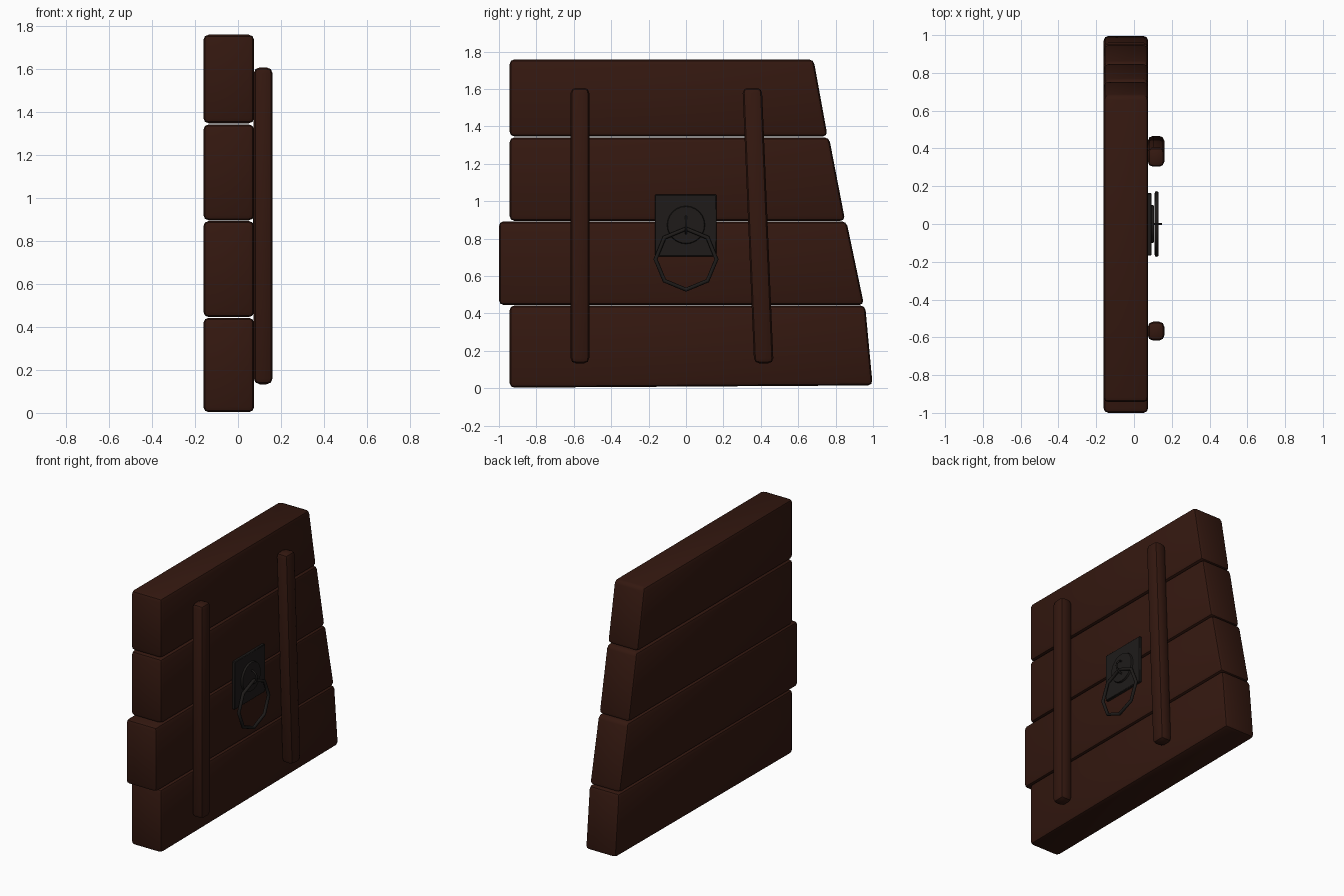
import bpy, bmesh, math
from mathutils import Matrix, Vector

if "Cube" in bpy.data.objects:
    bpy.data.objects.remove(bpy.data.objects["Cube"])


def material(name, rgb):
    m = bpy.data.materials.new(name)
    m.diffuse_color = (*rgb, 1)
    m.use_nodes = True
    m.node_tree.nodes["Principled BSDF"].inputs["Base Color"].default_value = m.diffuse_color
    return m


WOOD = material("dark_wood", (0.034, 0.009, 0.005))
IRON = material("black_iron", (0.013, 0.011, 0.010))


def finish(name, bm, mat, bevel=0, segments=2, angle=40):
    bmesh.ops.recalc_face_normals(bm, faces=bm.faces)
    if bevel:
        bmesh.ops.bevel(bm, geom=bm.edges[:], offset=bevel, segments=segments,
                        profile=0.5, affect='EDGES', clamp_overlap=True)
    me = bpy.data.meshes.new(name)
    bm.to_mesh(me)
    bm.free()
    ob = bpy.data.objects.new(name, me)
    bpy.context.collection.objects.link(ob)
    me.materials.append(mat)
    bpy.ops.object.select_all(action='DESELECT')
    ob.select_set(True)
    bpy.context.view_layer.objects.active = ob
    bpy.ops.object.shade_smooth_by_angle(angle=math.radians(angle))
    return ob


def slab(name, outline, x0, x1, mat, bevel, segments=2):
    """Extrude a (y, z) outline from x0 to x1."""
    bm = bmesh.new()
    face = bm.faces.new([bm.verts.new((x0, y, z)) for y, z in outline])
    ext = bmesh.ops.extrude_face_region(bm, geom=[face])["geom"]
    verts = [v for v in ext if isinstance(v, bmesh.types.BMVert)]
    bmesh.ops.translate(bm, verts=verts, vec=(x1 - x0, 0, 0))
    return finish(name, bm, mat, bevel, segments)


def tube(name, points, radius, sides, closed):
    """Sweep a round section along a path of points."""
    bm = bmesh.new()
    n, rings = len(points), []
    for i, p in enumerate(points):
        a = points[(i - 1) % n] if closed or i else p
        b = points[(i + 1) % n] if closed or i < n - 1 else p
        t = (b - a).normalized()
        u = Vector((0, 1, 0)) if abs(t.y) < 0.01 and not closed else Vector((1, 0, 0))
        v = t.cross(u)
        rings.append([bm.verts.new(p + radius * (math.cos(k) * u + math.sin(k) * v))
                      for k in (math.tau * j / sides for j in range(sides))])
    for i in range(n if closed else n - 1):
        r, s = rings[i], rings[(i + 1) % n]
        for j in range(sides):
            k = (j + 1) % sides
            bm.faces.new((r[j], r[k], s[k], s[j]))
    if not closed:
        bm.faces.new(rings[0])
        bm.faces.new(rings[-1])
    return finish(name, bm, IRON, angle=50)


# Four horizontal planks with a slanted right end
planks = [
    [(-0.943, 0.003), (0.998, 0.015), (0.958, 0.442), (-0.943, 0.442)],
    [(-1.0, 0.445), (0.952, 0.445), (0.858, 0.892), (-1.0, 0.892)],
    [(-0.943, 0.895), (0.851, 0.895), (0.765, 1.341), (-0.943, 1.341)],
    [(-0.943, 1.346), (0.757, 1.346), (0.682, 1.758), (-0.943, 1.758)],
]
for i, outline in enumerate(planks):
    slab(f"plank_{i + 1}", outline, -0.161, 0.075, WOOD, 0.025)

# Two upright battens, the right one leaning
slab("left_batten", [(-0.617, 0.133), (-0.517, 0.133), (-0.517, 1.606), (-0.617, 1.606)],
     0.073, 0.161, WOOD, 0.028)
slab("right_batten", [(0.364, 0.133), (0.468, 0.133), (0.406, 1.606), (0.302, 1.606)],
     0.073, 0.161, WOOD, 0.028)

# Square iron back plate
slab("handle_plate", [(-0.167, 0.705), (0.163, 0.705), (0.163, 1.035), (-0.167, 1.035)],
     0.07, 0.093, IRON, 0.004, 1)

# Round boss on the plate
bm = bmesh.new()
bmesh.ops.create_cone(bm, cap_ends=True, segments=24, radius1=0.104, radius2=0.098, depth=0.02,
                      matrix=Matrix.Translation((0, 0, 0.873)) @ Matrix.Rotation(math.pi / 2, 4, 'Y'))
bmesh.ops.translate(bm, verts=bm.verts, vec=(0.095, 0, 0))
finish("plate_boss", bm, IRON)

# Eight-sided pull ring
tube("pull_ring", [Vector((0.12, 0.163 * math.sin(a), 0.69 + 0.163 * math.cos(a)))
                   for a in (math.tau * i / 8 for i in range(8))], 0.011, 8, True)

# Staple holding the ring
tube("ring_staple", [Vector((0.098 + 0.046 * math.sin(a), 0, 0.873 + 0.046 * math.cos(a)))
                     for a in (math.pi * i / 8 for i in range(9))], 0.006, 8, False)
